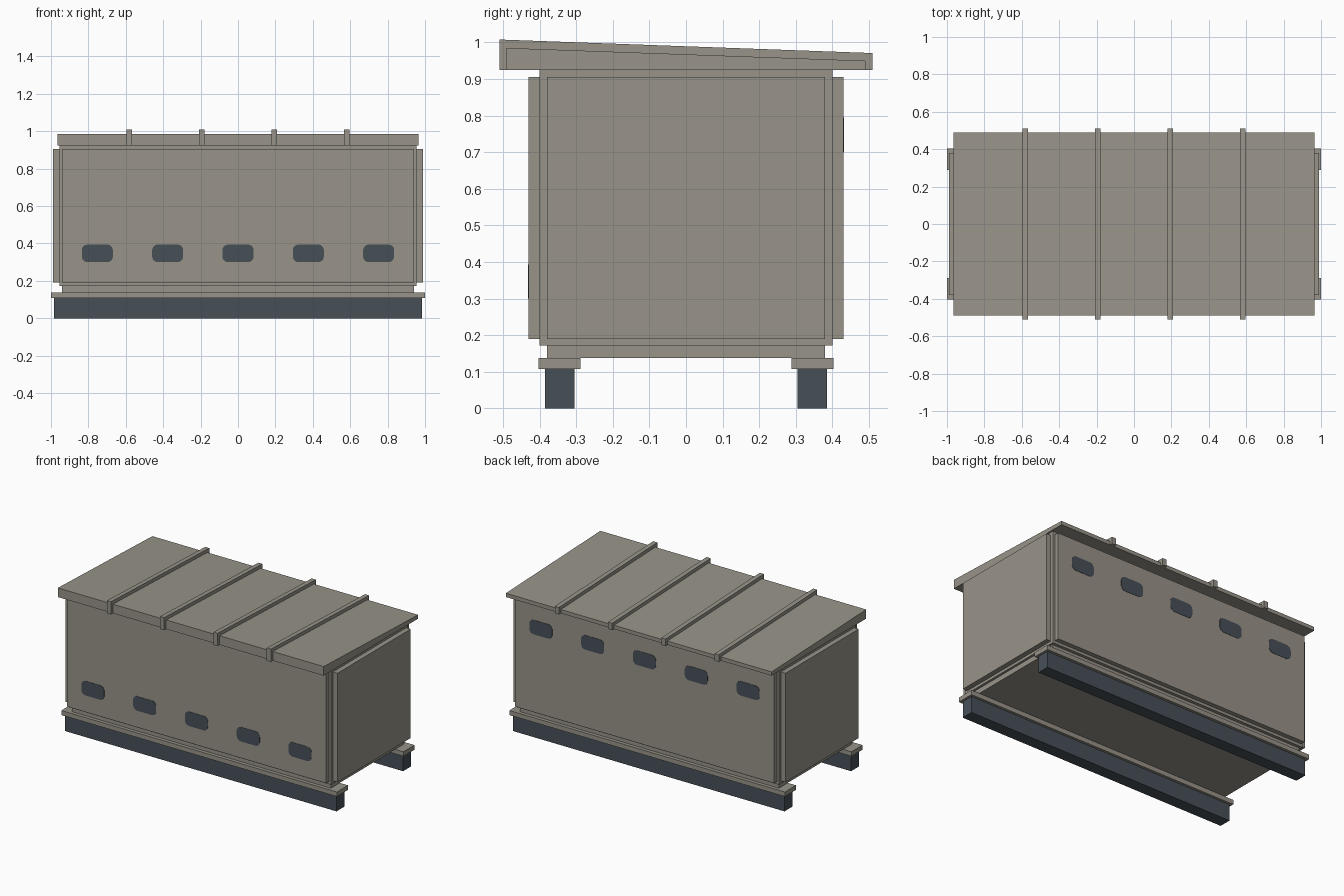
import bpy, bmesh, math

if "Cube" in bpy.data.objects:
    bpy.data.objects.remove(bpy.data.objects["Cube"])


def material(name, rgb):
    m = bpy.data.materials.new(name)
    m.diffuse_color = (*rgb, 1)
    m.use_nodes = True
    m.node_tree.nodes["Principled BSDF"].inputs["Base Color"].default_value = m.diffuse_color
    return m


GREY = material("warm grey", (0.315, 0.295, 0.25))
SLATE = material("dark slate", (0.062, 0.08, 0.097))


def prism(name, profile, axis, a, b, mat):
    """Extrude a 2D profile along 'x' (profile = y, z) or 'y' (profile = x, z)."""
    bm = bmesh.new()

    def point(p, t):
        return (t, p[0], p[1]) if axis == 'x' else (p[0], t, p[1])
    lo = [bm.verts.new(point(p, a)) for p in profile]
    hi = [bm.verts.new(point(p, b)) for p in profile]
    bm.faces.new(lo)
    bm.faces.new(hi)
    n = len(profile)
    for i in range(n):
        j = (i + 1) % n
        bm.faces.new((lo[i], lo[j], hi[j], hi[i]))
    bmesh.ops.recalc_face_normals(bm, faces=bm.faces)
    me = bpy.data.meshes.new(name)
    bm.to_mesh(me)
    bm.free()
    me.materials.append(mat)
    ob = bpy.data.objects.new(name, me)
    bpy.context.collection.objects.link(ob)
    return ob


def box(name, x0, x1, y0, y1, z0, z1, mat):
    return prism(name, [(y0, z0), (y1, z0), (y1, z1), (y0, z1)], 'x', x0, x1, mat)


def rounded_rect(cx, cz, w, h, r, steps=5):
    pts = []
    for k, (sx, sz) in enumerate([(1, 1), (-1, 1), (-1, -1), (1, -1)]):
        for i in range(steps + 1):
            t = math.radians(90 * (k + i / steps))
            pts.append((cx + sx * (w / 2 - r) + r * math.cos(t),
                        cz + sz * (h / 2 - r) + r * math.sin(t)))
    return pts


# Skids with cap rails
for side, s in (("front", -1), ("back", 1)):
    y0, y1 = sorted((s * 0.305, s * 0.385))
    box(side + "_skid", -0.985, 0.985, y0, y1, 0, 0.108, SLATE)
    y0, y1 = sorted((s * 0.288, s * 0.403))
    box(side + "_cap_rail", -1, 1, y0, y1, 0.108, 0.138, GREY)

# Floor and body core
box("floor", -0.94, 0.94, -0.38, 0.38, 0.138, 0.172, GREY)
box("body", -0.955, 0.955, -0.4, 0.4, 0.172, 0.925, GREY)

# Raised wall panels
for side, s in (("front", -1), ("back", 1)):
    y0, y1 = sorted((s * 0.4, s * 0.43))
    box(side + "_panel", -0.94, 0.94, y0, y1, 0.19, 0.905, GREY)
for side, s in (("left", -1), ("right", 1)):
    x0, x1 = sorted((s * 0.955, s * 0.988))
    box(side + "_panel", x0, x1, -0.38, 0.38, 0.19, 0.905, GREY)

# Vents: low on the front, high on the back
for side, s, z in (("front", -1, 0.347), ("back", 1, 0.748)):
    for i in range(5):
        prism(f"{side}_vent_{i + 1}", rounded_rect(-0.752 + 0.376 * i, z, 0.166, 0.094, 0.03),
              'y', s * 0.428, s * 0.432, SLATE)

# Sloping roof with four ribs
prism("roof", [(-0.49, 0.925), (0.49, 0.925), (0.49, 0.95), (-0.49, 0.985)],
      'x', -0.965, 0.965, GREY)
for i in range(4):
    x = -0.5805 + 0.387 * i
    prism(f"roof_rib_{i + 1}", [(-0.51, 0.925), (0.51, 0.925), (0.51, 0.971), (-0.51, 1.008)],
          'x', x - 0.015, x + 0.015, GREY)
